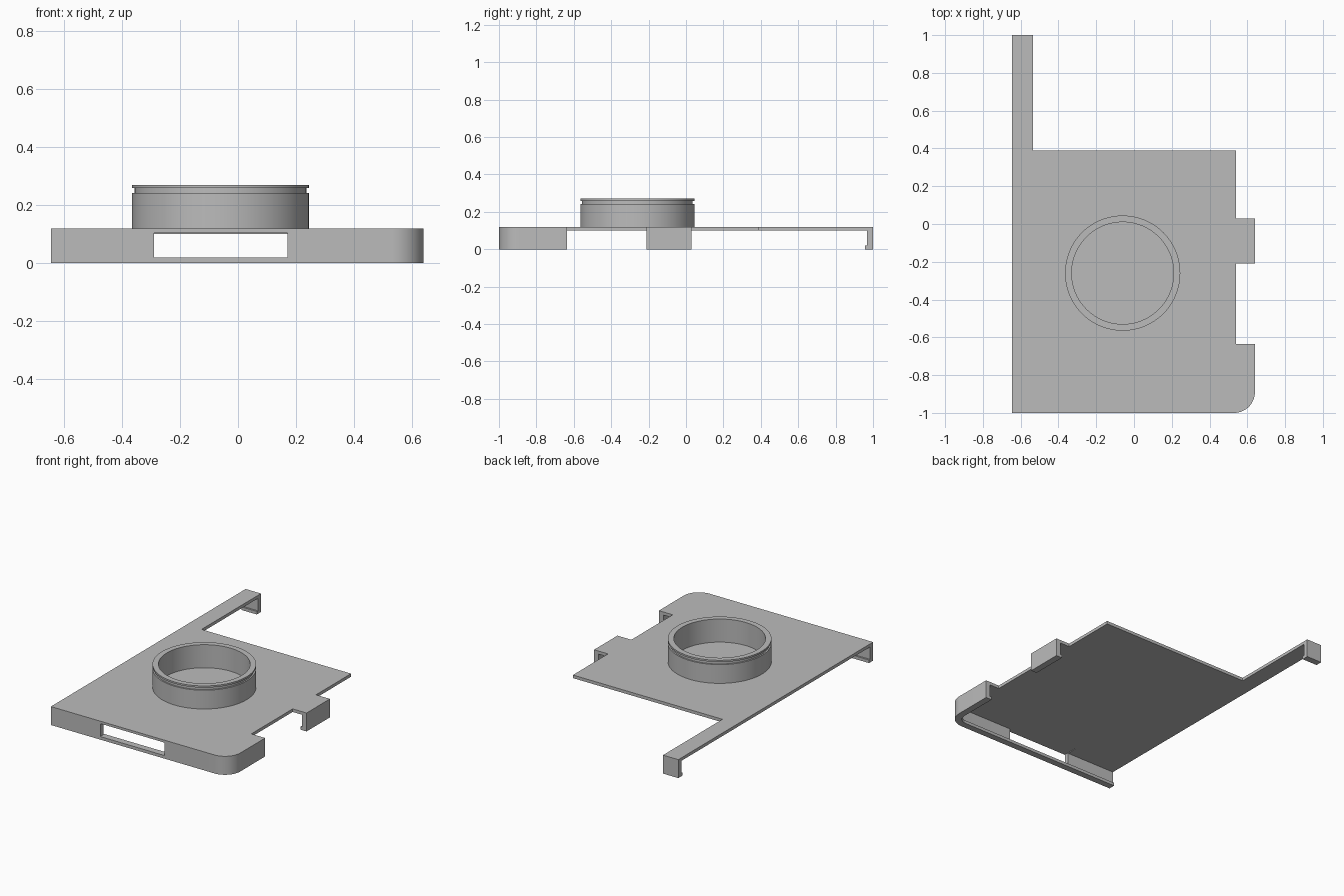
import bpy, bmesh
from math import sin, cos, pi

cube = bpy.data.objects.get("Cube")
if cube:
    bpy.data.objects.remove(cube, do_unlink=True)

grey = bpy.data.materials.new("plain grey")
grey.use_nodes = True
grey.diffuse_color = (0.5, 0.5, 0.5, 1)
grey.node_tree.nodes["Principled BSDF"].inputs["Base Color"].default_value = (0.5, 0.5, 0.5, 1)

# Main dimensions
LEFT, RIGHT, FRONT, BACK = -0.645, 0.64, -1.0, 1.0
EDGE = 0.54            # plate edge between the side tabs
REAR = 0.39            # plate rear edge
ARM = -0.535           # inner edge of the rear arm
TOP, UNDER, SILL = 0.12, 0.1, 0.02
RADIUS = 0.11
WALL, LIP = 0.032, 0.043
WIN_L, WIN_R = -0.29, 0.17
CORNER_END = -0.635
TAB = (-0.21, 0.03)


def finish(name, bm):
    bmesh.ops.recalc_face_normals(bm, faces=bm.faces)
    mesh = bpy.data.meshes.new(name)
    bm.to_mesh(mesh)
    bm.free()
    mesh.materials.append(grey)
    ob = bpy.data.objects.new(name, mesh)
    bpy.context.collection.objects.link(ob)
    bpy.ops.object.select_all(action='DESELECT')
    ob.select_set(True)
    bpy.context.view_layer.objects.active = ob
    bpy.ops.object.shade_smooth_by_angle(angle=pi / 6)
    return ob


def prism(name, outline, z0, z1):
    bm = bmesh.new()
    face = bm.faces.new([bm.verts.new((x, y, z0)) for x, y in outline])
    up = bmesh.ops.extrude_face_region(bm, geom=[face])["geom"]
    bmesh.ops.translate(bm, vec=(0, 0, z1 - z0),
                        verts=[v for v in up if isinstance(v, bmesh.types.BMVert)])
    return finish(name, bm)


def box(name, x0, x1, y0, y1, z0, z1):
    return prism(name, [(x0, y0), (x1, y0), (x1, y1), (x0, y1)], z0, z1)


def corner(inset=0.0, steps=16):
    """Rounded front corner, moved inwards by inset."""
    r = RADIUS - inset
    return [(RIGHT - RADIUS + r * sin(a), FRONT + RADIUS - r * cos(a))
            for a in (pi / 2 * i / steps for i in range(steps + 1))]


def rim(start, depth):
    """Strip along the front edge and round the corner."""
    outer = [(start, FRONT)] + corner() + [(RIGHT, CORNER_END)]
    inner = [(start, FRONT + depth)] + corner(depth) + [(RIGHT - depth, CORNER_END)]
    return outer + inner[::-1]


# Plate with side tabs and rear arm; the underside is relieved at the window
body = corner() + [(RIGHT, CORNER_END), (EDGE, CORNER_END), (EDGE, TAB[0]), (RIGHT, TAB[0]),
                   (RIGHT, TAB[1]), (EDGE, TAB[1]), (EDGE, REAR), (ARM, REAR),
                   (ARM, BACK), (LEFT, BACK), (LEFT, FRONT)]
relief = FRONT + 0.1
notch = [(WIN_L, FRONT), (WIN_L, relief), (WIN_R, relief), (WIN_R, FRONT)]
STEP = UNDER + 0.004
prism("plate", body, STEP, TOP)
prism("plate_underside", body + notch, UNDER, STEP)

# Front wall either side of the window, with a lip running underneath
box("front_wall_right", LEFT, WIN_L, FRONT, FRONT + WALL, SILL, UNDER)
prism("front_wall_left", rim(WIN_R, WALL), SILL, UNDER)
prism("front_lip", rim(LEFT, LIP), 0, SILL)

# Side clip and rear arm clip
box("side_clip_wall", RIGHT - WALL, RIGHT, *TAB, SILL, UNDER)
box("side_clip_lip", RIGHT - LIP, RIGHT, *TAB, 0, SILL)
box("arm_clip_wall", LEFT, ARM, BACK - WALL, BACK, SILL, UNDER)
box("arm_clip_lip", LEFT, ARM, BACK - LIP, BACK, 0, SILL)

# Round collar with a groove below its top flange
profile = [(0.27, TOP), (0.305, TOP), (0.305, 0.242), (0.296, 0.242),
           (0.296, 0.259), (0.305, 0.259), (0.305, 0.27), (0.27, 0.27)]
bm = bmesh.new()
count = 96
rings = [[bm.verts.new((r * cos(2 * pi * i / count), r * sin(2 * pi * i / count), z))
          for r, z in profile] for i in range(count)]
for i in range(count):
    a, b = rings[i], rings[(i + 1) % count]
    for j in range(len(profile)):
        k = (j + 1) % len(profile)
        bm.faces.new((a[j], b[j], b[k], a[k]))
collar = finish("collar", bm)
collar.location = (-0.06, -0.26, 0)
